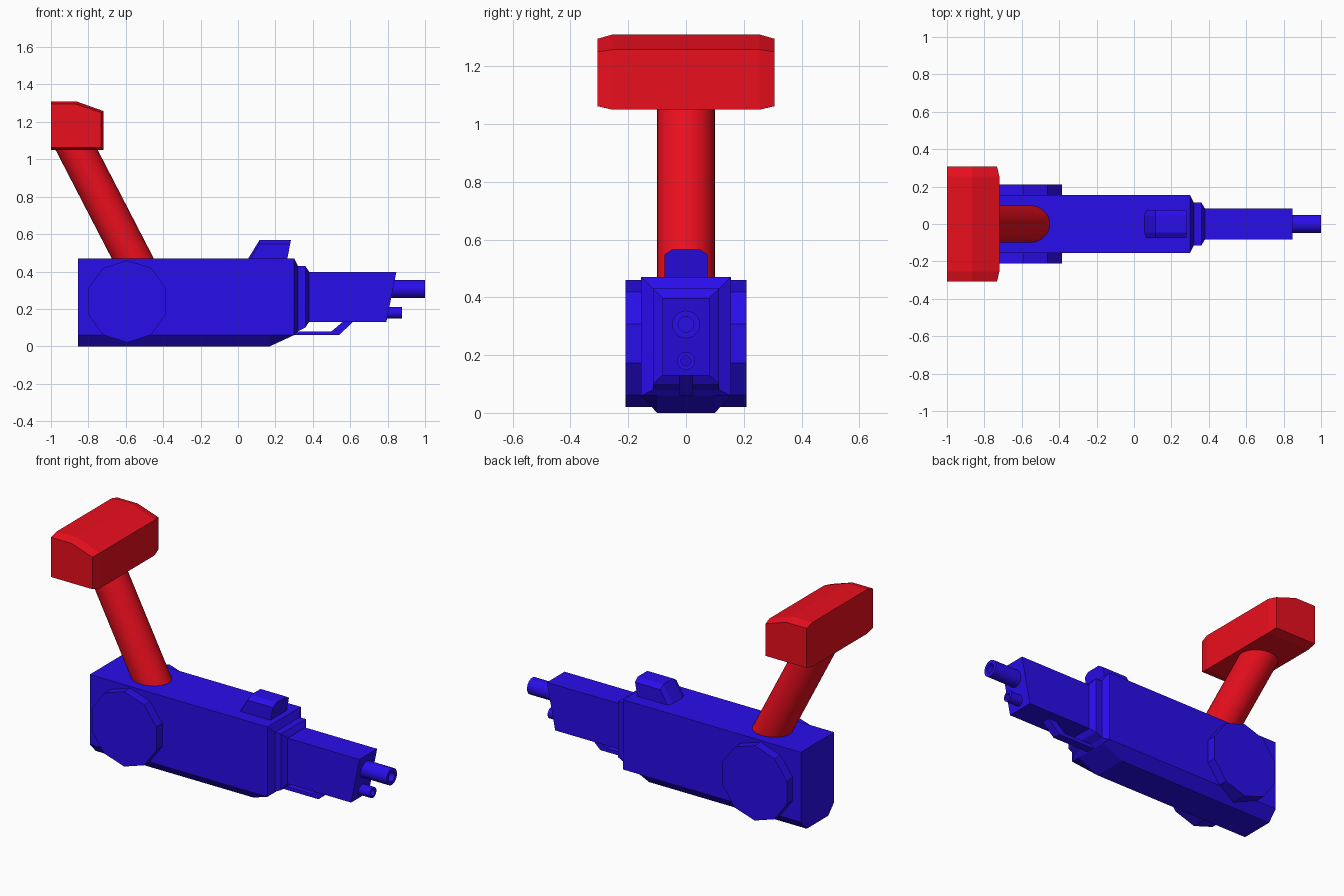
import bpy, bmesh, math
from mathutils import Vector

if "Cube" in bpy.data.objects:
    bpy.data.objects.remove(bpy.data.objects["Cube"])


def material(name, rgb):
    m = bpy.data.materials.new(name)
    m.diffuse_color = (*rgb, 1)
    m.use_nodes = True
    m.node_tree.nodes["Principled BSDF"].inputs["Base Color"].default_value = m.diffuse_color
    return m


BLUE = material("blue", (0.022, 0.004, 0.83))
RED = material("red", (0.83, 0.0045, 0.013))


def loft(name, rings, mat, smooth=False):
    """Skin a row of equal-length point rings and cap both ends."""
    bm = bmesh.new()
    vs = [[bm.verts.new(p) for p in r] for r in rings]
    n = len(vs[0])
    for a, b in zip(vs, vs[1:]):
        for i in range(n):
            j = (i + 1) % n
            bm.faces.new((a[i], a[j], b[j], b[i]))
    bm.faces.new(vs[0])
    bm.faces.new(vs[-1])
    bmesh.ops.recalc_face_normals(bm, faces=bm.faces)
    me = bpy.data.meshes.new(name)
    bm.to_mesh(me)
    bm.free()
    me.materials.append(mat)
    ob = bpy.data.objects.new(name, me)
    bpy.context.collection.objects.link(ob)
    if smooth:
        bpy.ops.object.select_all(action='DESELECT')
        ob.select_set(True)
        bpy.context.view_layer.objects.active = ob
        bpy.ops.object.shade_smooth_by_angle(angle=math.radians(40))
    return ob


def xz(profile, y):
    return [(x, y, z) for x, z in profile]


def circle(centre, axis, r, n):
    """Ring of n points around an axis lying in the xz plane."""
    u = Vector((0, 1, 0))
    v = Vector(axis).normalized().cross(u)
    return [Vector(centre) + r * (math.cos(t) * u + math.sin(t) * v)
            for t in (2 * math.pi * i / n for i in range(n))]


# Main body with chamfered belly, rising nose and stepped collar
def section(x, w, top, low, b, bottom):
    return [(x, w, top), (x, w, low), (x, b, bottom),
            (x, -b, bottom), (x, -w, low), (x, -w, top)]


loft("body", [section(-0.855, 0.155, 0.47, 0.06, 0.1, 0),
              section(0.17, 0.155, 0.47, 0.06, 0.1, 0),
              section(0.30, 0.155, 0.47, 0.06, 0.1, 0.06),
              section(0.32, 0.115, 0.43, 0.08, 0.07, 0.08),
              section(0.36, 0.115, 0.43, 0.10, 0.07, 0.10),
              section(0.38, 0.082, 0.40, 0.13, 0.05, 0.13)], BLUE)

# Barrel housing with slanted front
housing = [(0.37, 0.13), (0.793, 0.13), (0.847, 0.398), (0.37, 0.398)]
loft("barrel_housing", [xz(housing, y) for y in (-0.082, 0.082)], BLUE)

# Hollow barrels
for name, z, x0, x1, r, hole in (("upper_barrel", 0.306, 0.78, 1.0, 0.048, 0.027),
                                 ("lower_barrel", 0.18, 0.76, 0.878, 0.031, 0.017)):
    loft(name, [circle((x, 0, z), (1, 0, 0), rad, 24) for x, rad in
                ((x0, r), (x1, r), (x1, hole), (x1 - 0.08, hole))], BLUE, True)

# Bent strip under the housing
strip = [(0.28, 0.06), (0.54, 0.06), (0.62, 0.135), (0.565, 0.135), (0.50, 0.08), (0.28, 0.08)]
loft("under_strip", [xz(strip, y) for y in (-0.024, 0.024)], BLUE)

# Top sight with chamfered edges
inner = [(0.055, 0.46), (0.055, 0.47), (0.115, 0.568), (0.283, 0.568), (0.262, 0.46)]
outer = [(0.068, 0.46), (0.068, 0.47), (0.115, 0.548), (0.279, 0.548), (0.262, 0.46)]
loft("top_sight", [xz(outer, -0.075), xz(inner, -0.045),
                   xz(inner, 0.045), xz(outer, 0.075)], BLUE)

# Ten-sided side discs, reaching in past the belly chamfer
disc = [(-0.593 + 0.22 * math.sin(i * math.pi / 5), 0.24 + 0.22 * math.cos(i * math.pi / 5))
        for i in range(10)]
for side, s in (("left", -1), ("right", 1)):
    loft(side + "_disc", [xz(disc, s * 0.08), xz(disc, s * 0.21)], BLUE)

# Leaning post
low, high = Vector((-0.475, 0, 0.3)), Vector((-0.9, 0, 1.122))
loft("post", [circle(c, high - low, 0.1, 32) for c in (low, high)], RED, True)

# Pad block with chamfered ends
full = [(-1, 1.05), (-0.72, 1.05), (-0.72, 1.258), (-0.865, 1.31), (-1, 1.31)]
end = [(-1, 1.062), (-0.732, 1.062), (-0.732, 1.25), (-0.867, 1.295), (-1, 1.295)]
loft("pad_block", [xz(end, -0.307), xz(full, -0.255),
                   xz(full, 0.255), xz(end, 0.307)], RED)
